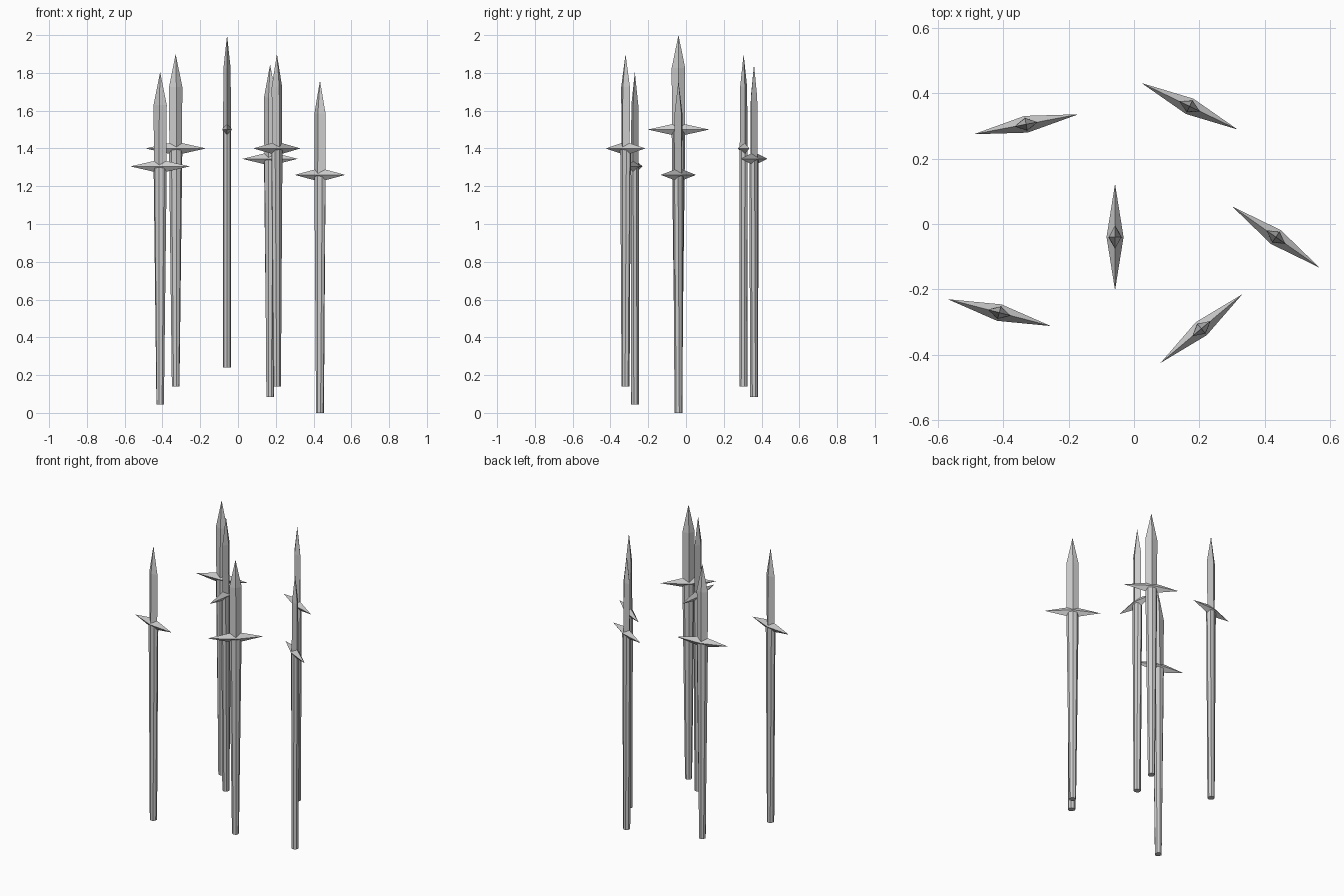
import bpy, bmesh
from math import cos, sin, pi, radians

if "Cube" in bpy.data.objects:
    bpy.data.objects.remove(bpy.data.objects["Cube"])

# x, y, base height, turn about z in degrees
SPEARS = [(-0.33, 0.305, 0.14, 10.8), (0.17, 0.36, 0.085, -25.8),
          (-0.058, -0.04, 0.24, 90), (0.434, -0.04, 0.0, -35),
          (-0.412, -0.271, 0.045, -14.6), (0.206, -0.32, 0.14, 40)]
GUARD_Z = 1.26
TIP_Z = 1.76


def loft(name, sections, sides, tip=None, base_tip=None):
    """Skin elliptical sections (z, half width, half depth); optional pointed ends."""
    bm = bmesh.new()
    rings = [[bm.verts.new((w * cos(2 * pi * i / sides), d * sin(2 * pi * i / sides), z))
              for i in range(sides)] for z, w, d in sections]
    for a, b in zip(rings, rings[1:]):
        for i in range(sides):
            j = (i + 1) % sides
            bm.faces.new((a[i], a[j], b[j], b[i]))
    for ring, point in ((rings[0], base_tip), (rings[-1], tip)):
        if point is None:
            bm.faces.new(ring)
        else:
            p = bm.verts.new((0, 0, point))
            for i in range(sides):
                bm.faces.new((ring[i], ring[(i + 1) % sides], p))
    bmesh.ops.recalc_face_normals(bm, faces=bm.faces)
    mesh = bpy.data.meshes.new(name)
    bm.to_mesh(mesh)
    bm.free()
    obj = bpy.data.objects.new(name, mesh)
    bpy.context.collection.objects.link(obj)
    return obj


for n, (x, y, z, turn) in enumerate(SPEARS, 1):
    parts = [
        # round shaft, flattening and widening toward the guard
        loft(f"shaft_{n}", [(0, 0.0205, 0.022), (GUARD_Z, 0.036, 0.022)], 8),
        # diamond-section blade with a pointed tip
        loft(f"blade_{n}", [(GUARD_Z, 0.034, 0.021), (GUARD_Z + 0.325, 0.036, 0.019)],
             4, tip=TIP_Z),
        # long eight-faced crossguard
        loft(f"crossguard_{n}", [(GUARD_Z, 0.163, 0.026)], 4,
             tip=GUARD_Z + 0.036, base_tip=GUARD_Z - 0.036),
    ]
    for part in parts:
        part.location = (x, y, z)
        part.rotation_euler.z = radians(turn)
